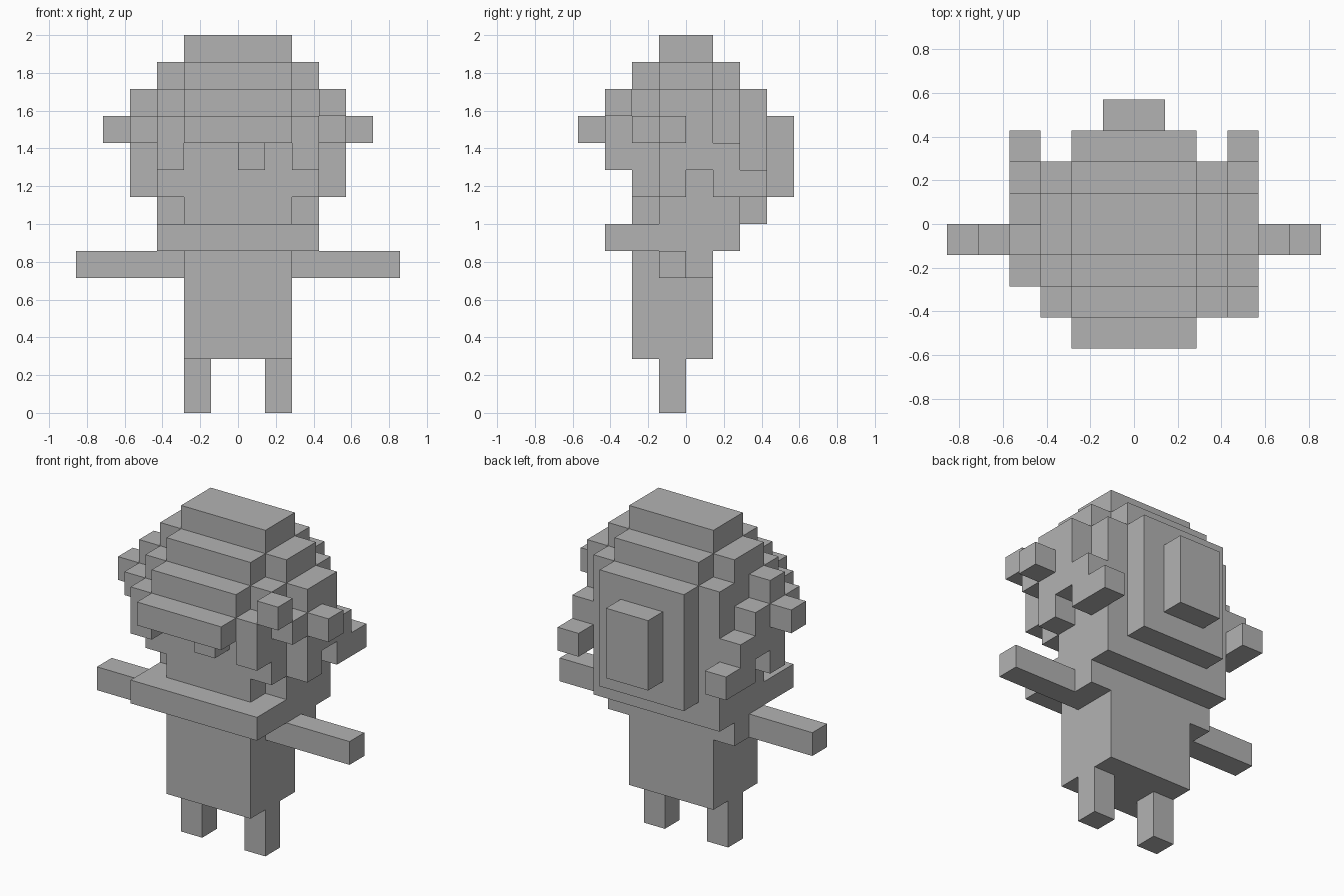
import bpy
import bmesh
from mathutils import Vector

UNIT = 1 / 7  # edge of one block

default = bpy.data.objects.get("Cube")
if default:
    bpy.data.objects.remove(default, do_unlink=True)

grey = bpy.data.materials.new("plain_grey")
grey.use_nodes = True
colour = (0.45, 0.45, 0.45, 1)
grey.diffuse_color = colour
grey.node_tree.nodes["Principled BSDF"].inputs["Base Color"].default_value = colour


def block(name, x, y, z):
    """Box spanning the given (low, high) block ranges."""
    low, high = (Vector(c) * UNIT for c in zip(x, y, z))
    bm = bmesh.new()
    bmesh.ops.create_cube(bm, size=1)
    for v in bm.verts:
        v.co = Vector(h if c > 0 else l for c, l, h in zip(v.co, low, high))
    mesh = bpy.data.meshes.new(name)
    bm.to_mesh(mesh)
    bm.free()
    mesh.materials.append(grey)
    obj = bpy.data.objects.new(name, mesh)
    bpy.context.collection.objects.link(obj)
    return obj


def wide(name, half, y, z):
    """Box centred across the body."""
    return block(name, (-half, half), y, z)


def pair(name, x, y, z):
    """Matching boxes on both sides."""
    block(name + "_left", x, y, z)
    block(name + "_right", (-x[1], -x[0]), y, z)


# Legs, body and arms
pair("leg", (1, 2), (-1, 0), (0, 2))
wide("body", 2, (-2, 1), (2, 6))
pair("arm", (2, 6), (-1, 0), (5, 6))
pair("shoulder", (2, 3), (0, 1), (5, 6))
wide("collar", 3, (-3, 2), (6, 7))

# Head
wide("chin", 2, (-2, -1), (7, 8))
wide("jaw", 3, (-1, 2), (7, 8))
wide("head", 3, (-2, 2), (8, 12))

# Crown of hair
wide("hair_crown", 2, (-2, 2), (12, 13))
pair("hair_crown_side", (2, 3), (-1, 1), (12, 13))
wide("hair_top", 2, (-1, 1), (13, 14))

# Fringe
wide("fringe", 2, (-3, -2), (10, 12))
wide("fringe_brim", 2, (-4, -3), (10, 11))
block("fringe_strand", (0, 1), (-3, -2), (9, 10))
pair("fringe_lock", (2, 3), (-3, -2), (9, 11))
block("fringe_tuft", (3, 4), (-3, -2), (11, 12))

# Back hair
wide("back_hair", 2, (2, 3), (7, 12))
wide("back_bun", 1, (3, 4), (8, 11))

# Side hair
pair("temple_lock", (3, 4), (-2, -1), (10, 11))
pair("side_lock", (3, 4), (-1, 0), (8, 12))
block("ear_lock_left", (3, 4), (0, 1), (9, 12))
block("ear_lock_right", (-4, -3), (0, 1), (9, 11))
pair("rear_lock", (3, 4), (1, 2), (8, 10))
pair("rear_tuft", (3, 4), (2, 3), (8, 9))
pair("side_tuft", (4, 5), (-1, 0), (10, 11))
